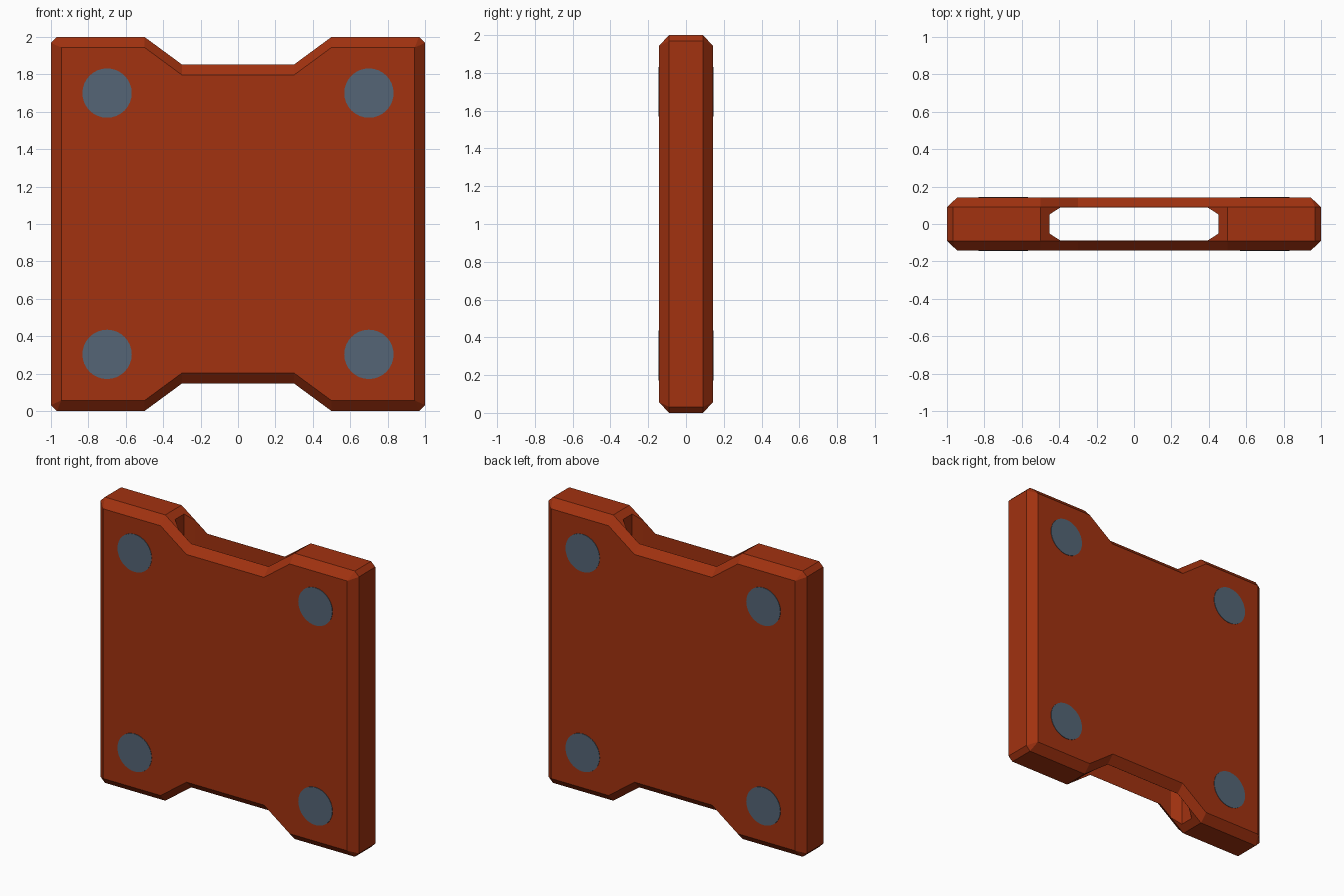
import bpy
import bmesh
import math

if "Cube" in bpy.data.objects:
    bpy.data.objects.remove(bpy.data.objects["Cube"])


def material(name, rgb):
    m = bpy.data.materials.new(name)
    m.diffuse_color = (*rgb, 1)
    m.use_nodes = True
    m.node_tree.nodes["Principled BSDF"].inputs["Base Color"].default_value = m.diffuse_color
    return m


rust = material("rust red", (0.36, 0.032, 0.005))
slate = material("slate blue", (0.089, 0.130, 0.180))


def make_object(name, bm, mat):
    bmesh.ops.recalc_face_normals(bm, faces=bm.faces)
    mesh = bpy.data.meshes.new(name)
    bm.to_mesh(mesh)
    bm.free()
    mesh.materials.append(mat)
    ob = bpy.data.objects.new(name, mesh)
    bpy.context.collection.objects.link(ob)
    return ob


def outline(quarter):
    """Mirror an upper right quarter profile (x, height above centre) to a full loop."""
    right = quarter + [(x, -z) for x, z in reversed(quarter)]
    full = right + [(-x, z) for x, z in reversed(right)]
    return [(x, z + 1) for x, z in full]


HALF, RIM = 0.142, 0.09

# Panel: rim outline in the middle, chamfered to an inset outline on each face
rim = outline([(0.3, 0.853), (0.5, 1.0), (0.968, 1.0), (1.0, 0.968)])
face = outline([(0.3, 0.797), (0.5, 0.944), (0.945, 0.944), (0.945, 0.944)])
bm = bmesh.new()
rings = [[bm.verts.new((x, y, z)) for x, z in pts]
         for pts, y in ((face, -HALF), (rim, -RIM), (rim, RIM), (face, HALF))]
n = len(rim)
for a, b in zip(rings, rings[1:]):
    for i in range(n):
        j = (i + 1) % n
        bm.faces.new((a[i], a[j], b[j], b[i]))
bm.faces.new(rings[0])
bm.faces.new(rings[-1])
bmesh.ops.remove_doubles(bm, verts=bm.verts, dist=0.0001)
panel = make_object("panel", bm, rust)

# Cutter for the eight-sided slot running vertically through the panel
W, D = 0.453, 0.0892
corner = [(W, 0.05), (0.393, D)]
slot = corner + [(-x, y) for x, y in reversed(corner)]
slot += [(-x, -y) for x, y in slot]
bm = bmesh.new()
base = bm.faces.new([bm.verts.new((x, y, -0.2)) for x, y in slot])
top = bmesh.ops.extrude_face_region(bm, geom=[base])["geom"]
bmesh.ops.translate(bm, vec=(0, 0, 2.4),
                    verts=[v for v in top if isinstance(v, bmesh.types.BMVert)])
cutter = make_object("slot_cutter", bm, rust)
cutter.hide_render = True
cutter.hide_set(True)
cut = panel.modifiers.new("slot", "BOOLEAN")
cut.operation = "DIFFERENCE"
cut.solver = "EXACT"
cut.object = cutter

# Flush round inserts near the corners of both faces
for side, y in (("front", -HALF), ("back", HALF)):
    for x in (-0.7, 0.7):
        for z in (0.303, 1.7):
            bpy.ops.mesh.primitive_cylinder_add(
                vertices=32, radius=0.132, depth=0.006,
                location=(x, y, z), rotation=(math.pi / 2, 0, 0))
            disc = bpy.context.object
            disc.name = side + "_round_insert"
            disc.data.materials.append(slate)
